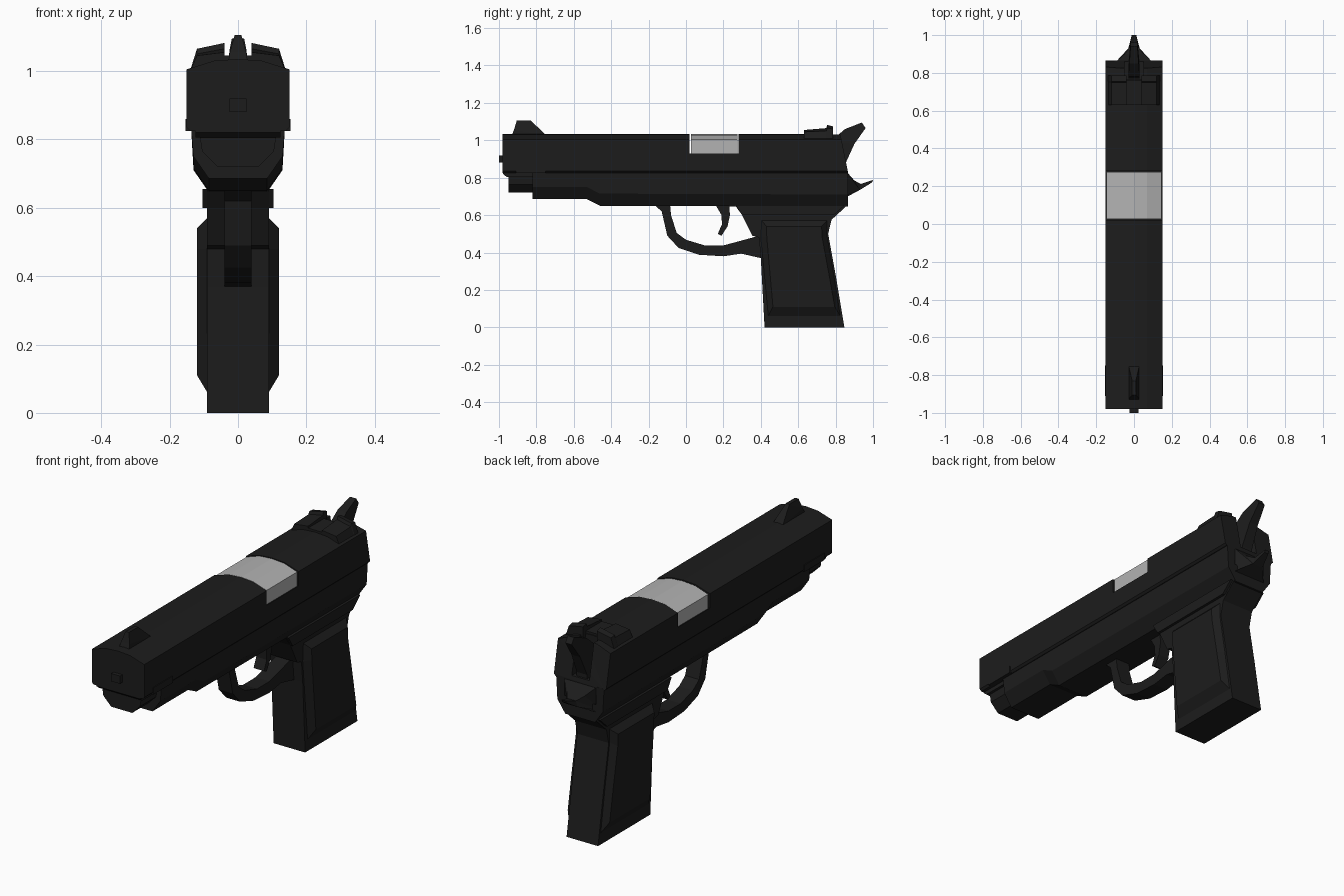
import bpy, bmesh


def material(name, v):
    m = bpy.data.materials.new(name)
    m.diffuse_color = (v, v, v, 1)
    return m


BLACK = material("black_metal", 0.012)
STEEL = material("bare_steel", 0.45)


def make(name, verts, faces, mat=BLACK):
    me = bpy.data.meshes.new(name)
    bm = bmesh.new()
    vs = [bm.verts.new(v) for v in verts]
    for f in faces:
        bm.faces.new([vs[i] for i in f])
    bmesh.ops.recalc_face_normals(bm, faces=bm.faces)
    big = [f for f in bm.faces if len(f.verts) > 4]
    bmesh.ops.triangulate(bm, faces=big, ngon_method='EAR_CLIP')
    bm.to_mesh(me)
    bm.free()
    me.materials.append(mat)
    ob = bpy.data.objects.new(name, me)
    bpy.context.collection.objects.link(ob)
    return ob


def loft(name, rings, mat=BLACK):
    n = len(rings[0])
    faces = [list(range(n)), list(range((len(rings) - 1) * n, len(rings) * n))]
    for r in range(len(rings) - 1):
        for i in range(n):
            j = (i + 1) % n
            faces.append([r * n + i, r * n + j, r * n + n + j, r * n + n + i])
    return make(name, [v for ring in rings for v in ring], faces, mat)


def plate(name, pts, half):
    """Side profile in (y, z), extruded to both sides; half may vary per point."""
    h = half if isinstance(half, list) else [half] * len(pts)
    return loft(name, [[(s * w, y, z) for (y, z), w in zip(pts, h)] for s in (-1, 1)])


def box(name, x0, x1, y0, y1, z0, z1):
    return loft(name, [[(x, y0, z0), (x, y1, z0), (x, y1, z1), (x, y0, z1)] for x in (x0, x1)])


def mirrored(half):
    """Complete a right-hand (x, z) half section listed bottom to top."""
    return half + [(-x, z) for x, z in reversed(half) if x > 0]


def cut(ob, cutter):
    cutter.hide_render = True
    cutter.hide_viewport = False
    cutter.display_type = 'WIRE'
    m = ob.modifiers.new("cut", 'BOOLEAN')
    m.operation = 'DIFFERENCE'
    m.solver = 'EXACT'
    m.object = cutter


# Slide with crowned top and sloping rear
sec = mirrored([(0.14, 0.825), (0.15, 0.835), (0.15, 1.005), (0.07, 1.03), (0, 1.035)])
slide = loft("slide", [[(x, -0.98, z) for x, z in sec],
                       [(x, 0.865 - max(0, z - 0.87) * 0.25, z) for x, z in sec]])
cut(slide, box("ejection_port_cutter", -0.3, 0.3, 0.02, 0.28, 0.93, 1.2))
cut(slide, box("hammer_slot_cutter", -0.05, 0.05, 0.765, 1.0, 0.85, 1.2))

# Bare chamber block filling the port
csec = mirrored([(0.145, 0.925), (0.145, 1.003), (0.07, 1.028), (0, 1.033)])
loft("chamber", [[(x, y, z) for x, z in csec] for y in (0.026, 0.276)], STEEL)

# Frame: section follows the stepped underside
frame_rings = []
for y, zb in ((-0.82, 0.685), (-0.53, 0.685), (-0.46, 0.65), (0.865, 0.645)):
    half = [(0.085, zb), (0.13, zb + 0.065), (0.137, 0.83)]
    frame_rings.append([(x, y, z) for x, z in mirrored(half)])
frame = loft("frame", frame_rings)
cut(frame, plate("frame_rear_cutter", [(0.83, 0.83), (0.92, 0.87), (0.92, 0.76), (0.82, 0.72)], 0.09))

# Muzzle end below the slide
loft("recoil_housing", [[(x, y, z) for x, z in mirrored(
    [(0.06, 0.72), (0.105, 0.765), (0.115, 0.83)])] for y in (-0.95, -0.8)])
plate("muzzle_lip", [(-0.978, 0.87), (-0.978, 0.82), (-0.96, 0.805), (-0.8, 0.805), (-0.8, 0.87)], 0.125)
box("barrel_tip", -0.025, 0.025, -1.0, -0.95, 0.88, 0.92)
for s in (-1, 1):
    x0, x1 = sorted((s * 0.13, s * 0.154))
    box("slide_rail", x0, x1, -0.91, -0.75, 0.825, 0.86)

# Sights
plate("front_sight", [(-0.93, 1.03), (-0.92, 1.055), (-0.905, 1.105), (-0.83, 1.105), (-0.75, 1.03)],
      [0.028, 0.024, 0.01, 0.01, 0.028])
for s in (-1, 1):
    rear = []
    for y, za, zb in ((0.63, 1.055, 1.045), (0.75, 1.065, 1.05), (0.755, 1.082, 1.065), (0.785, 1.075, 1.06)):
        rear.append([(s * 0.04, y, 1.0), (s * 0.04, y, za), (s * 0.12, y, zb), (s * 0.142, y, 0.995)])
    loft("rear_sight", rear)
box("rear_sight_base", -0.05, 0.05, 0.63, 0.76, 1.0, 1.045)

# Hammer and tail spur
plate("hammer", [(0.77, 0.86), (0.78, 1.0), (0.85, 1.06), (0.94, 1.095), (0.96, 1.065),
                 (0.90, 0.98), (0.85, 0.87), (0.85, 0.83)],
      [0.03, 0.03, 0.025, 0.018, 0.018, 0.025, 0.03, 0.03])
plate("tail_spur", [(0.82, 0.84), (0.865, 0.825), (0.90, 0.785), (0.935, 0.767), (1.0, 0.788),
                    (0.995, 0.775), (0.93, 0.735), (0.865, 0.70), (0.82, 0.69)],
      [0.10, 0.09, 0.05, 0.025, 0.012, 0.012, 0.03, 0.09, 0.10])

# Grip core with front and back edges slightly eased
core = plate("grip", [(0.26, 0.655), (0.30, 0.60), (0.355, 0.49), (0.39, 0.48), (0.40, 0.37), (0.42, 0.0),
                      (0.847, 0.0), (0.80, 0.28), (0.76, 0.50), (0.778, 0.575), (0.865, 0.655)], 0.09)
plate("grip_collar", [(0.265, 0.655), (0.30, 0.60), (0.79, 0.60), (0.85, 0.655)], 0.104)

# Raised grip panels, chamfered all round
outer = [(0.405, 0.57), (0.40, 0.48), (0.44, 0.06), (0.825, 0.06), (0.79, 0.28), (0.752, 0.50), (0.755, 0.57)]
inner = [(0.43, 0.54), (0.432, 0.48), (0.465, 0.11), (0.795, 0.11), (0.765, 0.28), (0.728, 0.48), (0.725, 0.54)]
for s in (-1, 1):
    loft("grip_panel", [[(s * 0.08, y, z) for y, z in outer], [(s * 0.09, y, z) for y, z in outer],
                        [(s * 0.12, y, z) for y, z in inner]])

# Trigger guard strip and trigger
out = [(-0.17, 0.655), (-0.13, 0.62), (-0.10, 0.49), (-0.04, 0.425), (0.07, 0.388), (0.20, 0.38),
       (0.295, 0.394), (0.41, 0.368)]
ins = [(-0.085, 0.655), (-0.08, 0.60), (-0.05, 0.505), (0.0, 0.468), (0.10, 0.438), (0.20, 0.438),
       (0.29, 0.462), (0.40, 0.492)]
loft("trigger_guard", [[(-0.04, *o), (0.04, *o), (0.04, *i), (-0.04, *i)] for o, i in zip(out, ins)])
plate("trigger", [(0.155, 0.66), (0.19, 0.60), (0.192, 0.55), (0.17, 0.50), (0.19, 0.49),
                  (0.222, 0.54), (0.235, 0.60), (0.23, 0.66)], 0.03)
